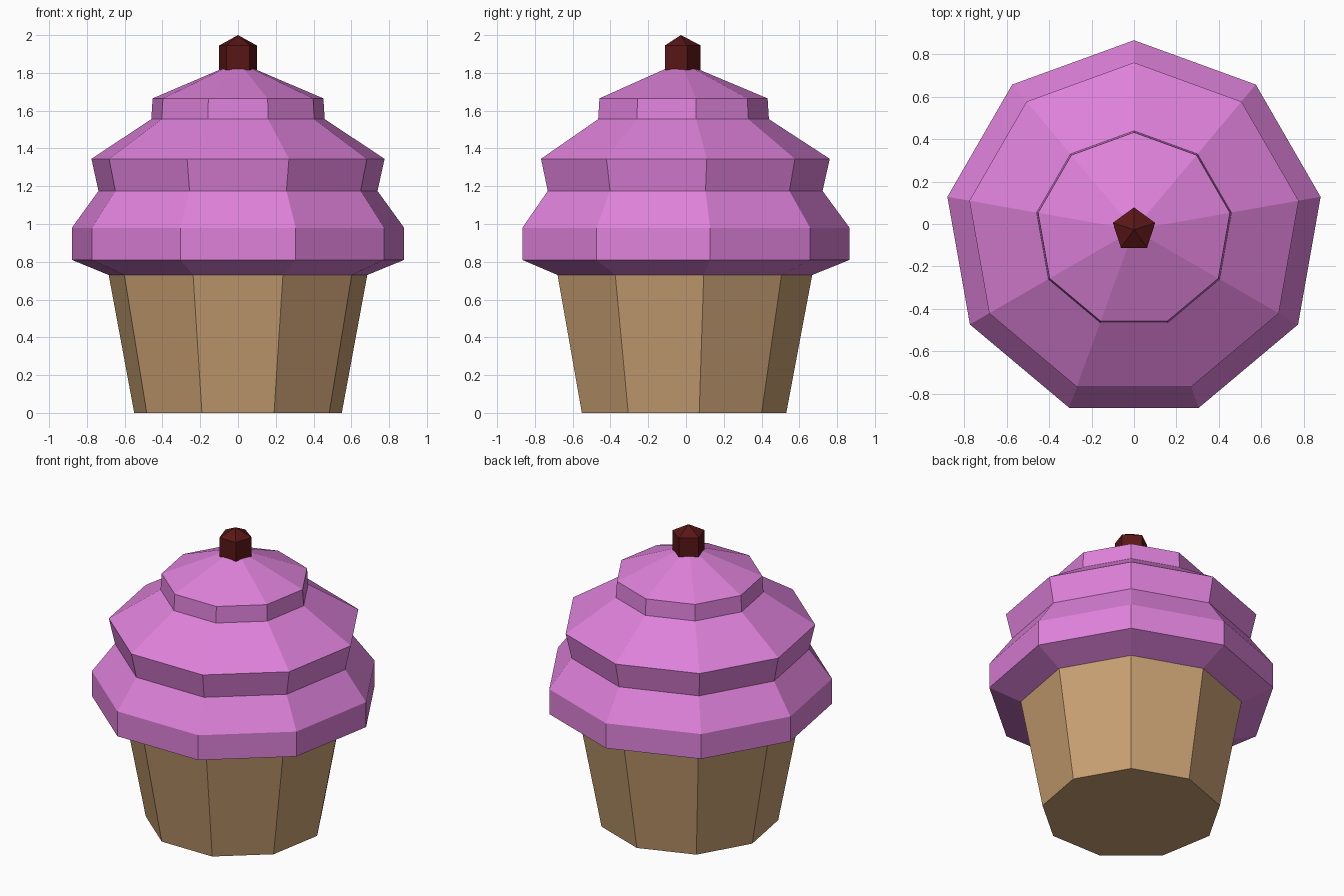
import bpy, bmesh
from math import cos, sin, pi

if "Cube" in bpy.data.objects:
    bpy.data.objects.remove(bpy.data.objects["Cube"])

CENTRE_Y = -0.027  # odd-sided rings: offset so the bounds are centred


def material(name, rgb):
    m = bpy.data.materials.new(name)
    m.diffuse_color = (*rgb, 1)
    m.use_nodes = True
    m.node_tree.nodes["Principled BSDF"].inputs["Base Color"].default_value = m.diffuse_color
    return m


def lathe(name, sides, profile, mat, cap_bottom=False, cap_top=False, apex=None):
    """Stack of regular polygons (one corner towards +y) from (radius, z) pairs."""
    bm = bmesh.new()
    angles = [pi / 2 + 2 * pi * i / sides for i in range(sides)]
    rings = [[bm.verts.new((r * cos(a), r * sin(a) + CENTRE_Y, z)) for a in angles]
             for r, z in profile]
    for low, high in zip(rings, rings[1:]):
        for i in range(sides):
            j = (i + 1) % sides
            bm.faces.new((low[i], low[j], high[j], high[i]))
    if cap_bottom:
        bm.faces.new(rings[0][::-1])
    if cap_top:
        bm.faces.new(rings[-1])
    if apex is not None:
        tip = bm.verts.new((0, CENTRE_Y, apex))
        for i in range(sides):
            bm.faces.new((rings[-1][i], rings[-1][(i + 1) % sides], tip))
    mesh = bpy.data.meshes.new(name)
    bm.to_mesh(mesh)
    bm.free()
    mesh.materials.append(mat)
    obj = bpy.data.objects.new(name, mesh)
    bpy.context.collection.objects.link(obj)
    return obj


# Tapered paper case
lathe("cake_case", 9, [(0.558, 0), (0.695, 0.73)],
      material("case_brown", (0.58, 0.35, 0.17)), cap_bottom=True)

# Three-tier frosting
lathe("frosting", 9,
      [(0.695, 0.73), (0.893, 0.81), (0.893, 0.98), (0.75, 1.175), (0.788, 1.345),
       (0.466, 1.555), (0.459, 1.665), (0.09, 1.82)],
      material("frosting_pink", (0.73, 0.22, 0.70)), cap_top=True)

# Cherry with a pointed top
lathe("cherry", 5, [(0.105, 1.815), (0.105, 1.945)],
      material("cherry_red", (0.10, 0.008, 0.008)), cap_bottom=True, apex=2.0)
